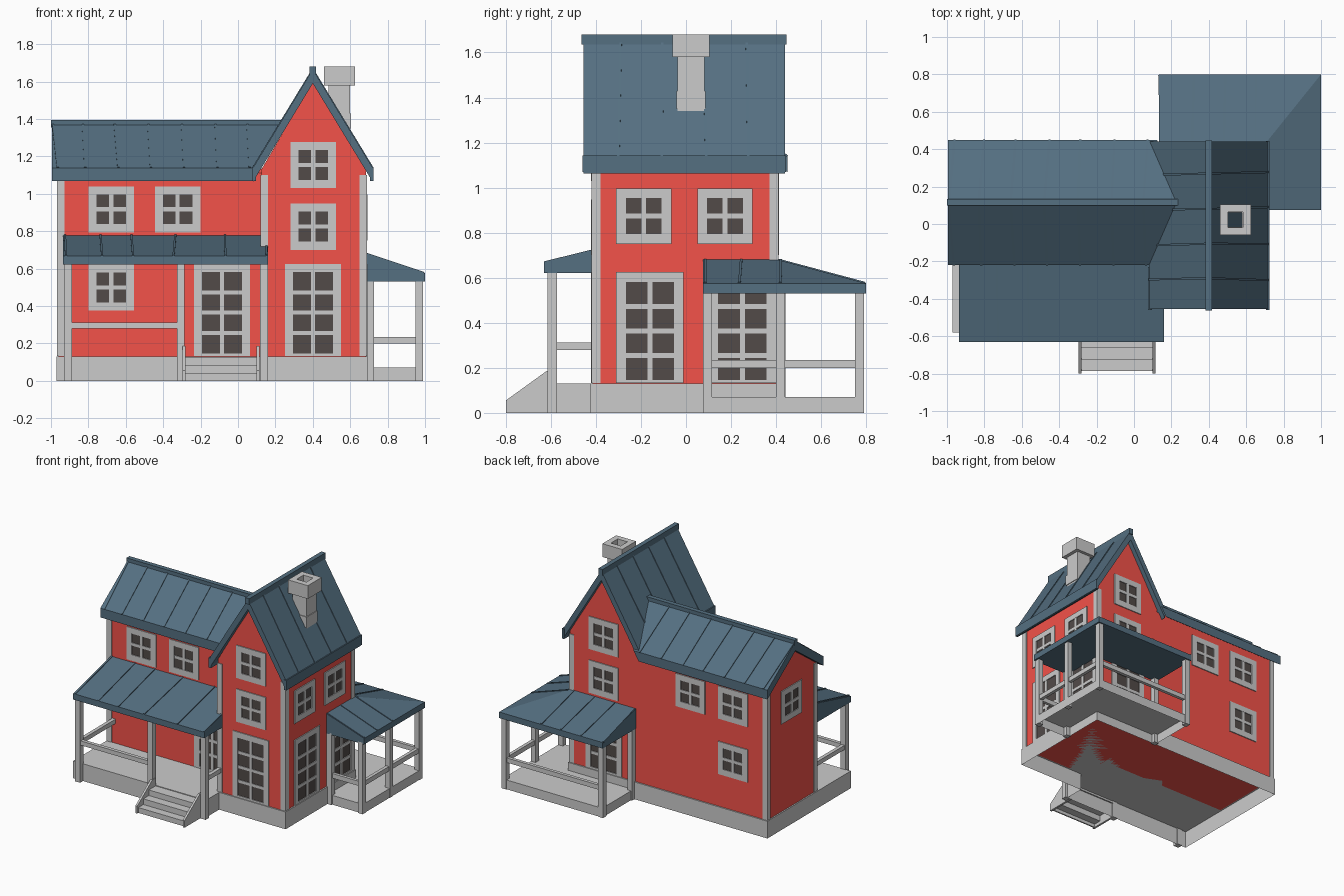
import bpy, bmesh, random
from mathutils import Vector, Matrix

if "Cube" in bpy.data.objects:
    bpy.data.objects.remove(bpy.data.objects["Cube"])

random.seed(4)


def material(name, rgb):
    m = bpy.data.materials.new(name)
    m.diffuse_color = (*rgb, 1)
    m.use_nodes = True
    m.node_tree.nodes["Principled BSDF"].inputs["Base Color"].default_value = m.diffuse_color
    return m


RED = material("red_paint", (0.90, 0.085, 0.068))
BLUE = material("blue_metal", (0.09, 0.16, 0.22))
GLASS = material("dark_glass", (0.085, 0.07, 0.066))
GREY = material("grey_trim", (0.53, 0.53, 0.52))


def finish(name, bm, mat=GREY):
    bmesh.ops.recalc_face_normals(bm, faces=bm.faces)
    me = bpy.data.meshes.new(name)
    bm.to_mesh(me)
    bm.free()
    ob = bpy.data.objects.new(name, me)
    bpy.context.collection.objects.link(ob)
    me.materials.append(mat)
    return ob


def add_box(bm, a, b):
    a, b = Vector(a), Vector(b)
    size = [abs(v) for v in b - a]
    bmesh.ops.create_cube(bm, size=1, matrix=Matrix.Translation((a + b) / 2) @ Matrix.Diagonal((*size, 1)))


def boxes(name, pairs, mat=GREY):
    bm = bmesh.new()
    for a, b in pairs:
        add_box(bm, a, b)
    return finish(name, bm, mat)


def extrude_up(bm, vec):
    ext = bmesh.ops.extrude_face_region(bm, geom=bm.faces[:])['geom']
    verts = [v for v in ext if isinstance(v, bmesh.types.BMVert)]
    bmesh.ops.translate(bm, vec=vec, verts=verts)
    return verts


def prism(bm, pts, axis, t0, t1):
    """Extrude a 2D profile along x or y."""
    place = (lambda p, t: (t, *p)) if axis == 'x' else (lambda p, t: (p[0], t, p[1]))
    f = bm.faces.new([bm.verts.new(place(p, t0)) for p in pts])
    ext = bmesh.ops.extrude_face_region(bm, geom=[f])['geom']
    off = Vector(place((0, 0), t1 - t0))
    bmesh.ops.translate(bm, vec=off, verts=[v for v in ext if isinstance(v, bmesh.types.BMVert)])


def open_base(name, outline, top):
    """Floor with a skirt down to the ground, open underneath."""
    bm = bmesh.new()
    floor = bm.faces.new([bm.verts.new((x, y, top)) for x, y in outline])
    n = len(outline)
    low = [bm.verts.new((x, y, 0)) for x, y in outline]
    high = list(floor.verts)
    for i in range(n):
        j = (i + 1) % n
        bm.faces.new((high[i], high[j], low[j], low[i]))
    return finish(name, bm)


def lean_to(name, quads, bottom):
    """Sloped roof faces closed below by a flat ceiling."""
    bm = bmesh.new()
    for q in quads:
        bm.faces.new([bm.verts.new(p) for p in q])
    bmesh.ops.remove_doubles(bm, verts=bm.verts, dist=1e-4)
    for v in extrude_up(bm, (0, 0, 0)):
        v.co.z = bottom
    return finish(name, bm, BLUE)


def seams(name, lines):
    """Thin raised strips running down a roof slope."""
    bm = bmesh.new()
    for p, q in lines:
        p, q = Vector(p), Vector(q)
        rot = (q - p).to_track_quat('Y', 'Z').to_matrix().to_4x4()
        bmesh.ops.create_cube(bm, size=1, matrix=Matrix.Translation((p + q) / 2) @ rot
                              @ Matrix.Diagonal((0.011, (q - p).length, 0.009, 1)))
    return finish(name, bm, BLUE)


def tilt():
    return random.uniform(-0.012, 0.012)


# Foundation and red walls
open_base("foundation", [(-0.97, -0.58), (0.14, -0.58), (0.14, -0.425), (0.695, -0.425), (0.695, 0.415), (-0.97, 0.415)], 0.13)
bm = bmesh.new()
prism(bm, [(0.125, 0.13), (0.685, 0.13), (0.685, 1.13), (0.405, 1.6), (0.4, 1.6), (0.125, 1.13)], 'y', -0.415, 0.405)
finish("tower_walls", bm, RED)
bm = bmesh.new()
prism(bm, [(-0.18, 0.13), (0.405, 0.13), (0.405, 1.11), (0.115, 1.32), (-0.18, 1.11)], 'x', -0.96, 0.125)
finish("wing_walls", bm, RED)

# Corner boards
corners = [(0.12, -0.42, 1, 1), (0.69, -0.42, -1, 1), (0.69, 0.41, -1, -1),
           (-0.967, -0.187, 1, 1), (-0.967, 0.411, 1, -1)]
boxes("corner_boards", [((x, y, 0.132), (x + 0.04 * sx, y + 0.04 * sy, 1.1)) for x, y, sx, sy in corners])

# Tower roof: gable with its ridge along y
TX, TZ, TS = 0.4, 1.665, 1.645
bm = bmesh.new()
e = TZ - 0.32 * TS
prism(bm, [(TX - 0.32, e), (TX, TZ), (TX + 0.32, e), (TX + 0.32, e - 0.075), (TX, TZ - 0.075), (TX - 0.32, e - 0.075)],
      'y', -0.455, 0.44)
finish("tower_roof", bm, BLUE)
boxes("tower_ridge_cap", [((0.383, -0.463, 1.635), (0.418, 0.447, 1.68))], BLUE)
seams("tower_roof_seams", [((TX, y, TZ), (TX + s * 0.32, y + tilt(), e))
                           for s in (-1, 1) for y in (-0.29, -0.105, 0.08, 0.27)])
for s in (-1, 1):
    boxes("tower_eave_edge", [((TX + s * 0.305, -0.46, e - 0.07), (TX + s * 0.325, 0.445 if s > 0 else -0.23, e + 0.005))], BLUE)

# Wing roof: gable with its ridge along x, trimmed where it meets the tower roof
WY, WZ, WS = 0.115, 1.38, 0.72
w = WZ - 0.335 * WS
bm = bmesh.new()
prism(bm, [(WY - 0.335, w), (WY, WZ), (WY + 0.335, w), (WY + 0.335, w - 0.07), (WY, WZ - 0.07), (WY - 0.335, w - 0.07)],
      'x', -0.995, 0.35)
bmesh.ops.bisect_plane(bm, geom=bm.verts[:] + bm.edges[:] + bm.faces[:], plane_co=(TX, 0, TZ - 0.07),
                       plane_no=(TS, 0, -1), clear_outer=True)
finish("wing_roof", bm, BLUE)
boxes("wing_ridge_cap", [((-1, 0.098, 1.355), (0.235, 0.133, 1.395))], BLUE)
seams("wing_roof_seams", [((x, WY, WZ), (x + 0.02 + tilt(), WY + s * 0.335, w))
                          for s in (-1, 1) for x in (-0.99, -0.83, -0.66, -0.48, -0.3, -0.12, 0.05)])

# Chimney: hollow shaft, base block and cap


def ring(x0, x1, y0, y1, z0, z1, t):
    return [((x0, y0, z0), (x0 + t, y1, z1)), ((x1 - t, y0, z0), (x1, y1, z1)),
            ((x0 + t, y0, z0), (x1 - t, y0 + t, z1)), ((x0 + t, y1 - t, z0), (x1 - t, y1, z1))]


boxes("chimney_shaft", ring(0.483, 0.598, -0.037, 0.082, 1.33, 1.6, 0.02))
boxes("chimney_base", ring(0.48, 0.603, -0.043, 0.086, 1.35, 1.43, 0.02))
boxes("chimney_cap", ring(0.46, 0.625, -0.06, 0.105, 1.58, 1.68, 0.042))

# Front porch: roof, posts, rails
lean_to("porch_roof", [[(-0.935, -0.63, 0.667), (0.16, -0.63, 0.667), (0.16, -0.17, 0.78), (-0.935, -0.17, 0.78)]], 0.622)
seams("porch_roof_seams", [((x, -0.18, 0.779), (x + tilt(), -0.63, 0.668)) for x in (-0.925, -0.735, -0.57, -0.335, -0.07, 0.15)])
boxes("porch_posts", [((x, -0.615, 0), (x + 0.042, -0.573, 0.63)) for x in (-0.93, -0.327, 0.118)])
boxes("porch_rails", [((-0.9, -0.607, 0.28), (-0.31, -0.58, 0.313))]
      + [((x, -0.58, 0.28), (x + 0.027, y, 0.313)) for x, y in ((-0.922, -0.18), (0.126, -0.42))])

# Front steps (treads and risers, open underneath) with side boards
treads = ((-0.785, -0.725, 0, 0.04), (-0.725, -0.66, 0.04, 0.083), (-0.66, -0.58, 0.083, 0.125))
boxes("steps", [((-0.285, y0, z1 - 0.015), (0.105, y1 + 0.01, z1)) for y0, y1, z0, z1 in treads]
      + [((-0.285, y0, z0), (0.105, y0 + 0.01, z1 - 0.015)) for y0, y1, z0, z1 in treads])
bm = bmesh.new()
for x in (-0.297, 0.1):
    prism(bm, [(-0.8, 0), (-0.8, 0.055), (-0.62, 0.185), (-0.575, 0.185), (-0.575, 0)], 'x', x, x + 0.015)
finish("step_sides", bm)

# Side porch wrapping the back right corner
lean_to("side_porch_roof", [
    [(0.67, 0.075, 0.685), (1, 0.075, 0.575), (1, 0.8, 0.575), (0.67, 0.39, 0.685)],
    [(0.67, 0.39, 0.685), (1, 0.8, 0.575), (0.135, 0.8, 0.575), (0.135, 0.39, 0.685)]], 0.53)
seams("side_porch_seams", [((0.69, y, 0.679), (0.995, y + tilt(), 0.577)) for y in (0.085, 0.245, 0.42)]
      + [((x, 0.41, 0.68), (x + tilt(), 0.795, 0.577)) for x in (0.145, 0.31, 0.48, 0.65)])
open_base("side_porch_deck", [(0.695, 0.085), (0.985, 0.085), (0.985, 0.785), (0.15, 0.785), (0.15, 0.415), (0.695, 0.415)], 0.07)
boxes("side_porch_posts", [((x - 0.02, y - 0.02, 0), (x + 0.02, y + 0.02, 0.54)) for x, y in
                           ((0.968, 0.095), (0.968, 0.42), (0.968, 0.77), (0.16, 0.77), (0.16, 0.422), (0.708, 0.095))])
boxes("side_porch_rails", [((0.955, 0.1, 0.2), (0.98, 0.77, 0.235)), ((0.16, 0.757, 0.2), (0.96, 0.782, 0.235)),
                           ((0.71, 0.085, 0.2), (0.96, 0.108, 0.235))])

# Windows and glazed doors
WALLS = {"front": lambda u, d, z: (u, -0.415 - d, z), "wing_front": lambda u, d, z: (u, -0.18 - d, z),
         "back": lambda u, d, z: (u, 0.405 + d, z), "right": lambda u, d, z: (0.685 + d, u, z),
         "left": lambda u, d, z: (-0.96 - d, u, z)}


def glazing(name, wall, u0, z0, wide, tall, rows, foot=0.045):
    at, b, m = WALLS[wall], 0.043, 0.022
    u1, z1 = u0 + wide, z0 + tall
    pair = lambda a0, c0, a1, c1, d: (at(a0, -0.01, c0), at(a1, d, c1))
    boxes(name + "_glass", [pair(u0 + 0.01, z0 + 0.005, u1 - 0.01, z1 - 0.01, 0.001)], GLASS)
    bars = [pair(u0, z0, u0 + b, z1, 0.007), pair(u1 - b, z0, u1, z1, 0.007),
            pair(u0 + b, z0, u1 - b, z0 + foot, 0.007), pair(u0 + b, z1 - b, u1 - b, z1, 0.007)]
    mid = (u0 + u1) / 2
    bars.append(pair(mid - m / 2, z0 + foot, mid + m / 2, z1 - b, 0.006))
    for i in range(1, rows):
        z = z0 + foot + (tall - foot - b) * i / rows
        bars.append(pair(u0 + b, z - m / 2, u1 - b, z + m / 2, 0.006))
    boxes(name + "_frame", bars)


def window(wall, u0, z0):
    glazing(wall + "_window", wall, u0, z0, 0.245, 0.247, 2)


def door(wall, u0, z0=0.132, tall=0.493, foot=0.015):
    glazing(wall + "_door", wall, u0, z0, 0.3, tall, 4, foot)


for wall in ("front", "back"):
    door(wall, 0.25)
    for z in (0.7, 1.03):
        window(wall, 0.28, z)
for wall in ("wing_front", "back"):
    for u, z in ((-0.8, 0.375), (-0.8, 0.793), (-0.445, 0.793)):
        window(wall, u, z)
door("wing_front", -0.235)
door("right", -0.31)
door("right", 0.1)
window("right", -0.31, 0.75)
window("right", 0.05, 0.75)
window("left", -0.005, 0.793)
